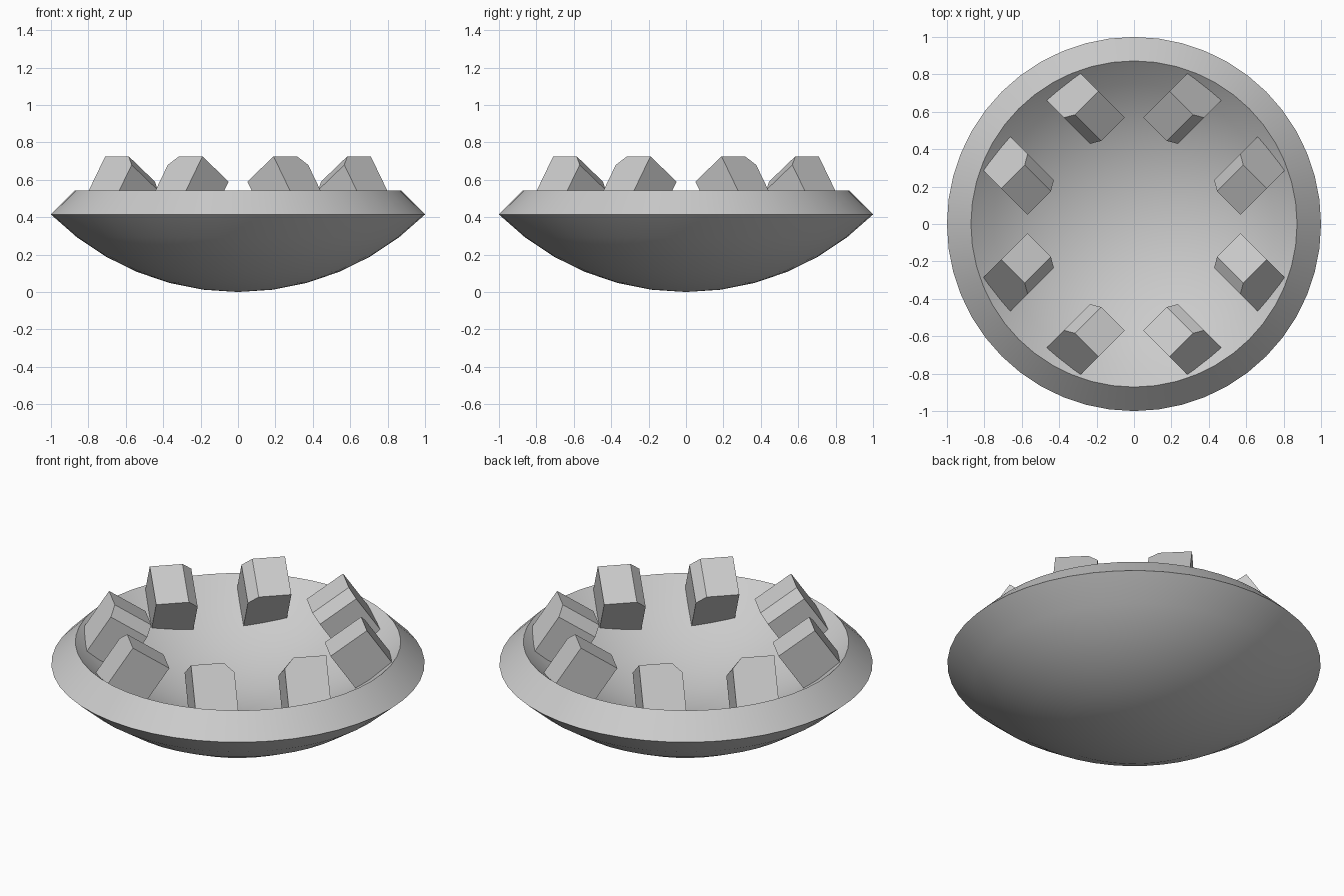
import bpy, bmesh, math
from mathutils import Vector

cube = bpy.data.objects.get("Cube")
if cube:
    bpy.data.objects.remove(cube, do_unlink=True)

grey = bpy.data.materials.new("plain grey")
grey.use_nodes = True
colour = (0.6, 0.6, 0.6, 1)
grey.diffuse_color = colour
grey.node_tree.nodes["Principled BSDF"].inputs["Base Color"].default_value = colour


def add_object(name, bm):
    bmesh.ops.recalc_face_normals(bm, faces=bm.faces)
    mesh = bpy.data.meshes.new(name)
    bm.to_mesh(mesh)
    bm.free()
    mesh.materials.append(grey)
    obj = bpy.data.objects.new(name, mesh)
    bpy.context.collection.objects.link(obj)
    return obj


# Dish: two concentric spherical caps joined by a slanted rim
OUTER, INNER, STEPS, SEGMENTS = math.sqrt(2), 1.233, 6, 48


def arc(radius):
    angles = [math.radians(45) * i / STEPS for i in range(STEPS + 1)]
    return [Vector((radius * math.sin(a), 0, OUTER - radius * math.cos(a))) for a in angles]


bm = bmesh.new()
profile = [bm.verts.new(p) for p in arc(OUTER) + arc(INNER)[::-1]]
edges = [bm.edges.new(pair) for pair in zip(profile, profile[1:])]
bmesh.ops.spin(bm, geom=profile + edges, cent=(0, 0, 0), axis=(0, 0, 1),
               angle=math.tau, steps=SEGMENTS, use_duplicate=False)
bmesh.ops.remove_doubles(bm, verts=bm.verts, dist=0.0005)
dish = add_object("dish", bm)
bpy.ops.object.select_all(action='DESELECT')
dish.select_set(True)
bpy.context.view_layer.objects.active = dish
bpy.ops.object.shade_smooth_by_angle(angle=math.radians(30))

# Tilted blocks with one chamfered corner, sunk into the dish
corner = Vector((-0.19, 0.71, 0.725))
across = Vector((-1, -1, 0)).normalized()
inward = Vector((0.14, -0.14, -0.135))
down = across.cross(inward).normalized()
if down.z > 0:
    down = -down
section = [(0, 0), (0.178, 0), (0.231, 0.055), (0.231, 0.33), (0, 0.33)]


def add_block(name, place):
    bm = bmesh.new()
    cap = [corner + across * w + down * d for w, d in section]
    outer = [bm.verts.new(place(p)) for p in cap]
    inner = [bm.verts.new(place(p + inward)) for p in cap]
    bm.faces.new(outer)
    bm.faces.new(inner[::-1])
    for i in range(len(cap)):
        j = (i + 1) % len(cap)
        bm.faces.new((outer[i], outer[j], inner[j], inner[i]))
    add_object(name, bm)


for sx, side in ((1, "left"), (-1, "right")):
    for sy, end in ((1, "back"), (-1, "front")):
        add_block(f"{end}_{side}_end_block",
                  lambda p: Vector((-p.x * sx, p.y * sy, p.z)))
        add_block(f"{end}_{side}_side_block",
                  lambda p: Vector((p.y * sx, -p.x * sy, p.z)))
